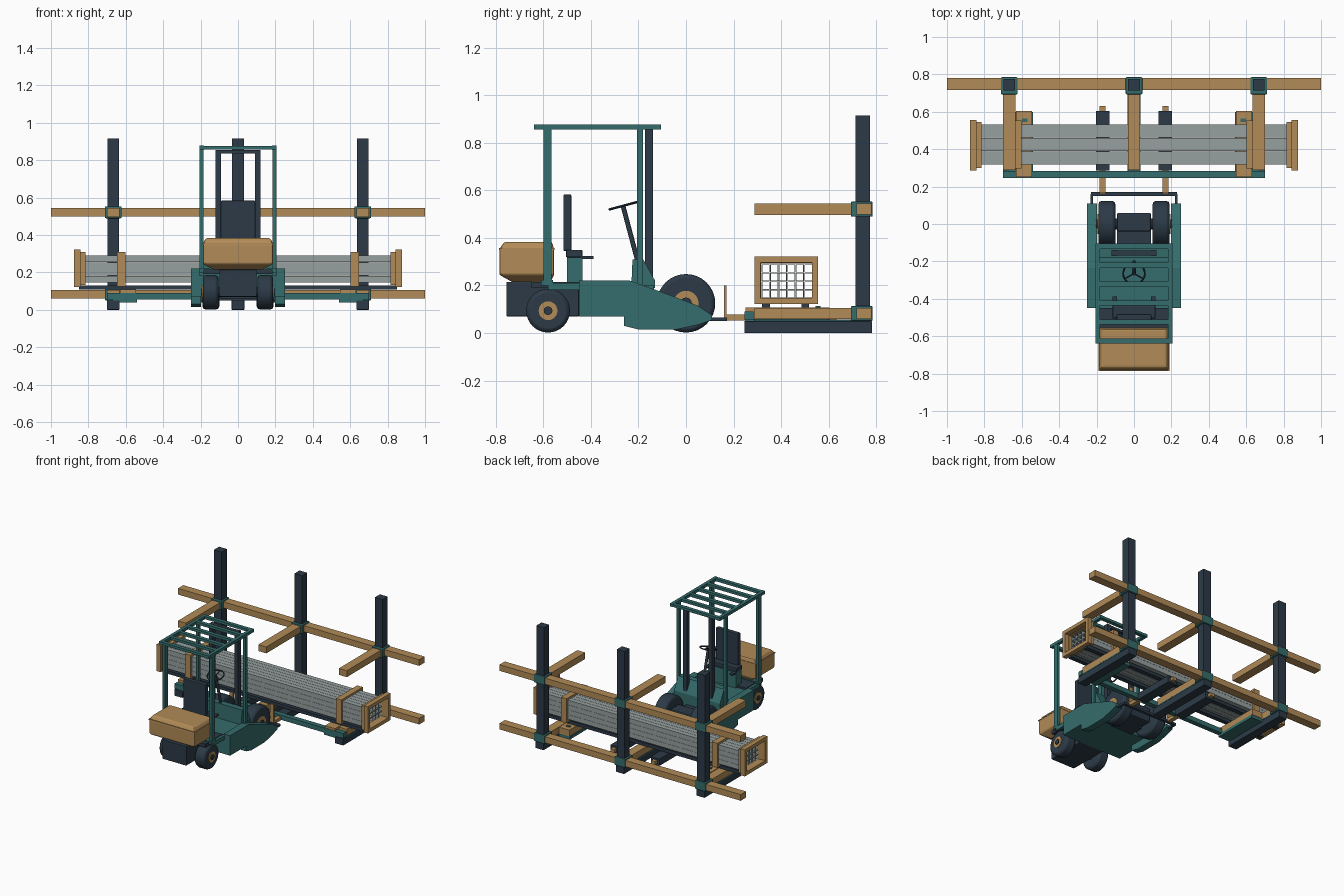
import bpy, bmesh, math
from mathutils import Vector, Matrix

if "Cube" in bpy.data.objects:
    bpy.data.objects.remove(bpy.data.objects["Cube"])


def material(name, rgb):
    m = bpy.data.materials.new(name)
    m.diffuse_color = (*rgb, 1)
    m.use_nodes = True
    m.node_tree.nodes["Principled BSDF"].inputs["Base Color"].default_value = m.diffuse_color
    return m


TEAL = material("teal paint", (0.036, 0.15, 0.15))
NAVY = material("dark navy", (0.025, 0.042, 0.062))
TAN = material("tan", (0.445, 0.26, 0.096))
GREY = material("steel grey", (0.31, 0.355, 0.35))


def finish(name, bm, mat, bevel=0.0, smooth=False):
    bmesh.ops.recalc_face_normals(bm, faces=bm.faces)
    me = bpy.data.meshes.new(name)
    bm.to_mesh(me)
    bm.free()
    ob = bpy.data.objects.new(name, me)
    bpy.context.collection.objects.link(ob)
    me.materials.append(mat)
    if bevel:
        b = ob.modifiers.new("bevel", 'BEVEL')
        b.width, b.segments = bevel, 2
    if smooth:
        bpy.ops.object.select_all(action='DESELECT')
        ob.select_set(True)
        bpy.context.view_layer.objects.active = ob
        bpy.ops.object.shade_smooth_by_angle(angle=math.radians(35))
    return ob


def box(name, mat, x, y, z, bevel=0.0):
    """Box from (min, max) ranges."""
    bm = bmesh.new()
    bmesh.ops.create_cube(bm, size=1)
    for v in bm.verts:
        v.co = [r[0] + (c + 0.5) * (r[1] - r[0]) for c, r in zip(v.co, (x, y, z))]
    return finish(name, bm, mat, bevel)


def pair(name, mat, x, y, z, bevel=0.0):
    """Box and its mirror image across x = 0."""
    box(name + "_right", mat, x, y, z, bevel)
    box(name + "_left", mat, (-x[1], -x[0]), y, z, bevel)


def prism(name, mat, pts, x0, x1, bevel=0.0):
    """Side profile (y, z) extruded along x."""
    bm = bmesh.new()
    f = bm.faces.new([bm.verts.new((x0, y, z)) for y, z in pts])
    g = bmesh.ops.extrude_face_region(bm, geom=[f])['geom']
    for v in g:
        if isinstance(v, bmesh.types.BMVert):
            v.co.x = x1
    return finish(name, bm, mat, bevel)


def rod(name, mat, a, b, r, seg=24, bevel=0.0):
    a, b = Vector(a), Vector(b)
    bm = bmesh.new()
    m = Matrix.Translation((a + b) / 2) @ (b - a).to_track_quat('Z', 'Y').to_matrix().to_4x4()
    bmesh.ops.create_cone(bm, cap_ends=True, segments=seg, radius1=r, radius2=r,
                          depth=(b - a).length, matrix=m)
    return finish(name, bm, mat, bevel, True)


def tube(name, mat, x, y, z, wall):
    """Open square tube along x."""
    bm = bmesh.new()
    rings = []
    for xx, w in ((x[0], 0), (x[1], 0), (x[1], wall), (x[0], wall)):
        y0, y1, z0, z1 = y[0] + w, y[1] - w, z[0] + w, z[1] - w
        rings.append([bm.verts.new((xx, *p)) for p in ((y0, z0), (y1, z0), (y1, z1), (y0, z1))])
    for i in range(4):
        a, b = rings[i], rings[(i + 1) % 4]
        for j in range(4):
            k = (j + 1) % 4
            bm.faces.new((a[j], a[k], b[k], b[j]))
    return finish(name, bm, mat)


# ---- storage rack ----
for i, x in enumerate((-0.667, 0, 0.667)):
    n = str(i + 1)
    box("rack_post_" + n, NAVY, (x - .032, x + .032), (.713, .774), (0, .915))
    box("rack_foot_" + n, NAVY, (x - .034, x + .034), (.245, .782), (0, .05), .003)
    box("foot_cap_" + n, TEAL, (x - .034, x + .034), (.285, .78), (.05, .057))
    for lvl, z in (("lower", .082), ("upper", .521)):
        box(f"{lvl}_arm_{n}", TAN, (x - .033, x + .033), (.288, .71), (z - .024, z + .024))
        box(f"{lvl}_collar_{n}", TEAL, (x - .045, x + .045), (.693, .785), (z - .032, z + .032), .006)
        box(f"{lvl}_collar_face_{n}", TAN, (x - .028, x + .028), (.689, .694), (z - .022, z + .022))
for lvl, z in (("lower", .082), ("upper", .521)):
    box(lvl + "_beam", TAN, (-1, 1), (.717, .78), (z - .023, z + .023))
box("rack_front_bar", TEAL, (-.7, .7), (.247, .283), (.055, .09))
pair("rack_gusset", TEAL, (.54, .67), (.25, .6), (.038, .06))

# ---- tube bundle with end crates ----
cell = .036
for r in range(4):
    for c in range(6):
        y, z = .318 + c * cell, .146 + r * cell
        tube(f"steel_tube_{r}_{c}", GREY, (-.82, .82), (y, y + cell - .002), (z, z + cell - .001), .003)
for side in (-1, 1):
    n = "right" if side > 0 else "left"
    for part, xs, ys, zs, w in (
            ("end_frame", (.842, .876), (.287, .555), (.122, .322), .026),
            ("end_frame_inner", (.815, .842), (.3, .545), (.132, .31), .016),
            ("bundle_strap", (.602, .648), (.298, .553), (.125, .308), .015)):
        tube(f"{part}_{n}", TAN, sorted((side * xs[0], side * xs[1])), ys, zs, w)
pair("bundle_support", TAN, (.545, .63), (.25, .603), (.06, .107))
pair("support_clip", TEAL, (.57, .60), (.545, .565), (.107, .113))
for n, y in (("front", .32), ("back", .485)):
    box("bundle_rail_" + n, NAVY, (-.85, .85), (y, y + .033), (.107, .131))

# ---- forks and carriage ----
pair("fork", TAN, (.152, .184), (.16, .632), (.052, .077))
pair("fork_upright", TAN, (.152, .184), (.16, .17), (.052, .2))
pair("fork_sleeve", NAVY, (.13, .203), (.285, .603), (.04, .09))
box("carriage_bar", NAVY, (-.23, .23), (.15, .172), (.05, .066))
pair("carriage_link", NAVY, (.218, .232), (.03, .16), (.05, .066))

# ---- wheels ----
for side in (-1, 1):
    n = "right" if side > 0 else "left"
    for end, y, r, x0, x1 in (("rear", -.58, .092, .105, .187), ("drive", 0, .123, .1, .19)):
        rod(f"{end}_tyre_{n}", NAVY, (side * x0, y, r + .002), (side * x1, y, r + .002), r, 32, .016)
        rod(f"{end}_hub_{n}", TAN, (side * (x1 - .01), y, r + .002), (side * (x1 + .005), y, r + .002), r * .43)
        rod(f"{end}_hub_cap_{n}", NAVY, (side * x1, y, r + .002), (side * (x1 + .012), y, r + .002), r * .2, 12)
    # stepped side panel tapering toward the forks
    prism("side_panel_" + n, TEAL,
          [(-.45, .07), (-.26, .07), (-.26, .03), (-.2, .015), (-.04, .015), (.05, .035), (.11, .055), (.11, .075),
           (.05, .115), (-.09, .168), (-.235, .22), (-.45, .22)], side * .197, side * .25)
rod("rear_axle", NAVY, (-.11, -.58, .094), (.11, -.58, .094), .025, 12)
rod("drive_axle", NAVY, (-.11, 0, .125), (.11, 0, .125), .03, 12)
box("axle_housing", NAVY, (-.09, .09), (-.04, .06), (.07, .18), .008)

# ---- truck body ----
box("chassis", TEAL, (-.2, .2), (-.45, -.135), (.07, .2))
box("chassis_floor", NAVY, (-.09, .09), (-.135, -.03), (.06, .14))
box("rear_chassis", NAVY, (-.1, .1), (-.755, -.45), (.07, .215), .004)
pair("rear_fender", NAVY, (.1, .185), (-.65, -.45), (.19, .215))
box("rear_crossbar", TEAL, (-.205, .205), (-.61, -.56), (.2, .222))
pair("rear_side_rail", TEAL, (.185, .205), (-.58, -.43), (.18, .21))
prism("dashboard", TEAL, [(-.23, .19), (-.13, .19), (-.13, .22), (-.18, .31), (-.225, .31)], -.19, .19)

# ---- tan engine cover, narrowed toward its underside ----
bm = bmesh.new()
rings = []
for z, hx, y0, y1 in ((.214, .13, -.73, -.57), (.245, .188, -.785, -.555), (.352, .188, -.785, -.555),
                      (.383, .172, -.765, -.563)):
    rings.append([bm.verts.new(p) for p in ((-hx, y0, z), (hx, y0, z), (hx, y1, z), (-hx, y1, z))])
bm.faces.new(rings[0])
bm.faces.new(rings[-1])
for a, b in zip(rings, rings[1:]):
    for j in range(4):
        k = (j + 1) % 4
        bm.faces.new((a[j], a[k], b[k], b[j]))
finish("engine_cover", bm, TAN, .008)
box("cover_lid_rim", TAN, (-.19, .19), (-.787, -.553), (.35, .357))

# ---- seat ----
box("seat_base", TEAL, (-.11, .11), (-.5, -.435), (.2, .318))
box("seat_cushion", NAVY, (-.115, .115), (-.505, -.435), (.318, .35), .006)
box("seat_back", NAVY, (-.093, .093), (-.516, -.482), (.345, .583), .006)
pair("armrest", NAVY, (.09, .115), (-.44, -.388), (.312, .323))

# ---- mast and overhead guard ----
pair("mast", NAVY, (.09, .12), (-.172, -.138), (.15, .855))
box("mast_crossbar", NAVY, (-.12, .12), (-.168, -.142), (.835, .855))
pair("guard_rear_post", TEAL, (.185, .206), (-.6, -.565), (.215, .858))
pair("guard_front_post", TEAL, (.185, .206), (-.205, -.18), (.2, .858))
pair("guard_roof_rail", TEAL, (.183, .207), (-.64, -.105), (.855, .877))
for i in range(6):
    y = -.625 + i * .1012
    box(f"guard_roof_bar_{i + 1}", TEAL, (-.19, .19), (y - .014, y + .014), (.857, .876))

# ---- steering ----
top = Vector((0, -.265, .535))
rod("steering_column", NAVY, (0, -.2, .29), top, .01, 12)
rim = bpy.ops.mesh.primitive_torus_add
rim(major_radius=.058, minor_radius=.005, major_segments=28, minor_segments=8,
    location=top, rotation=(math.radians(15), 0, 0))
wheel = bpy.context.object
wheel.name = "steering_wheel"
wheel.data.materials.append(NAVY)
bpy.ops.object.shade_smooth_by_angle()
for i in range(3):
    a = math.radians(90 + 120 * i)
    d = Matrix.Rotation(math.radians(15), 3, 'X') @ Vector((math.cos(a), math.sin(a), 0))
    rod(f"steering_spoke_{i + 1}", NAVY, top, top + d * .058, .004, 8)
